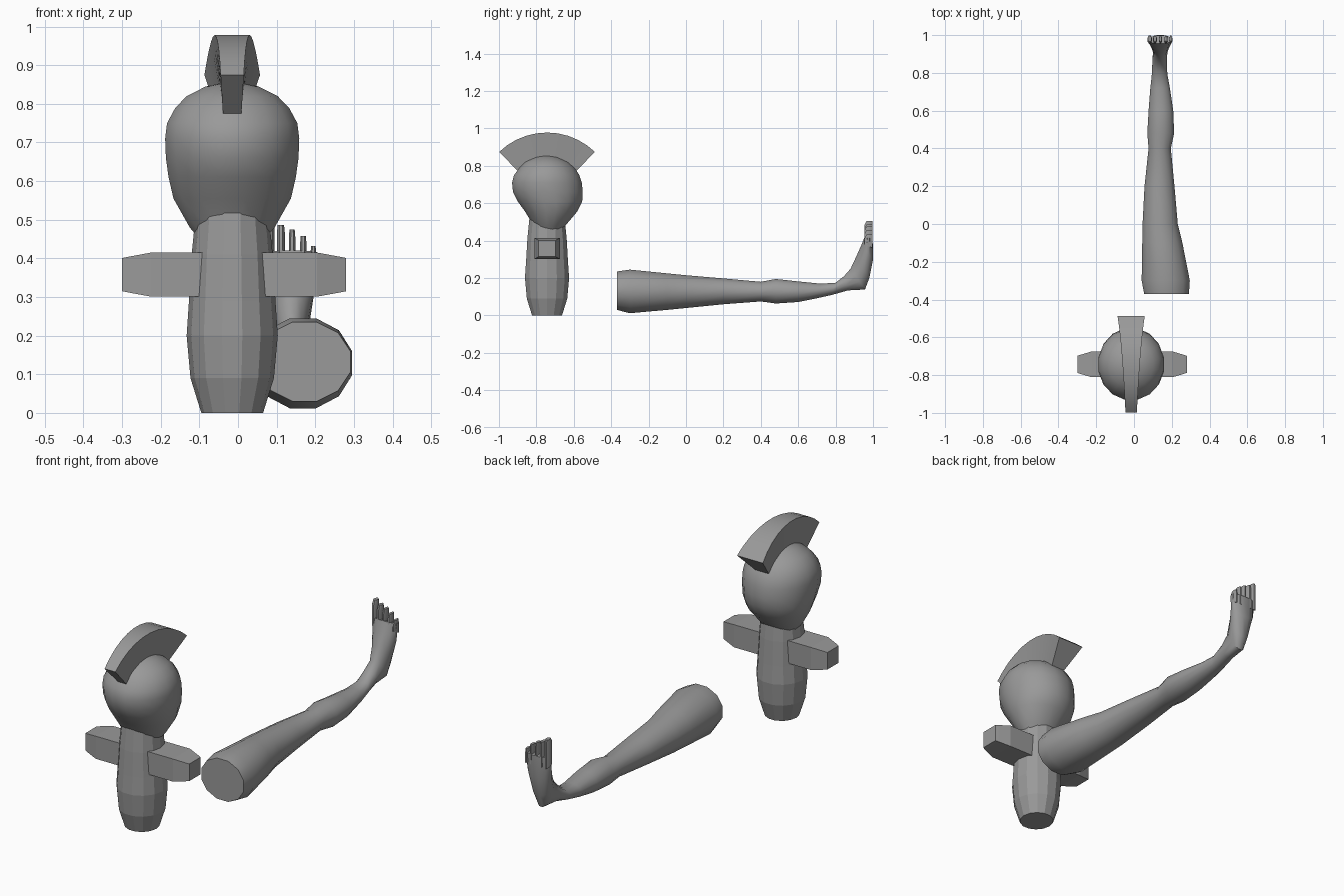
import bpy, bmesh, math

default_cube = bpy.data.objects.get("Cube")
if default_cube:
    bpy.data.objects.remove(default_cube, do_unlink=True)

grey = bpy.data.materials.new("plain grey")
grey.use_nodes = True
colour = (0.32, 0.32, 0.32, 1)
grey.diffuse_color = colour
grey.node_tree.nodes["Principled BSDF"].inputs["Base Color"].default_value = colour

CX, CY = -0.015, -0.743   # upright axis of the standing figure


def finish(name, bm, smooth_angle=None):
    """Turn a bmesh into a named object with outward normals."""
    bmesh.ops.recalc_face_normals(bm, faces=bm.faces)
    mesh = bpy.data.meshes.new(name)
    bm.to_mesh(mesh)
    bm.free()
    mesh.materials.append(grey)
    obj = bpy.data.objects.new(name, mesh)
    bpy.context.collection.objects.link(obj)
    if smooth_angle:
        bpy.ops.object.select_all(action="DESELECT")
        obj.select_set(True)
        bpy.context.view_layer.objects.active = obj
        bpy.ops.object.shade_smooth_by_angle(angle=math.radians(smooth_angle))
    return obj


def skin(bm, rings):
    """Bridge rings of vertices and cap both ends."""
    for a, b in zip(rings, rings[1:]):
        for i in range(len(a)):
            j = (i + 1) % len(a)
            bm.faces.new((a[i], a[j], b[j], b[i]))
    bm.faces.new(rings[0])
    bm.faces.new(rings[-1])


def loft(name, sections, sides, smooth_angle=None):
    """Oval sections: (y, z) of two opposite points, then the x range."""
    bm = bmesh.new()
    rings = []
    for ya, za, yb, zb, xa, xb in sections:
        ring = []
        for i in range(sides):
            t = math.tau * (i + 0.5) / sides
            k = math.cos(t) / math.cos(math.pi / sides)
            s = math.sin(t)
            ring.append(bm.verts.new(((xa + xb) / 2 + s * (xb - xa) / 2,
                                      (ya + yb) / 2 + k * (yb - ya) / 2,
                                      (za + zb) / 2 + k * (zb - za) / 2)))
        rings.append(ring)
    skin(bm, rings)
    return finish(name, bm, smooth_angle)


def upright(z, front, back, half):
    return (front, z, back, z, CX - half, CX + half)


# Faceted lower body
body = [(0, 0.08), (0.09, 0.108), (0.2, 0.118), (0.29, 0.112),
        (0.41, 0.105), (0.54, 0.092)]
loft("body", [upright(z, CY - r, CY + r, r) for z, r in body], 14)

# Egg-shaped head, fuller in front at the top
head = [(0.43, -0.79, -0.67, 0.07), (0.48, -0.815, -0.645, 0.112),
        (0.555, -0.86, -0.582, 0.155), (0.61, -0.9, -0.555, 0.168),
        (0.66, -0.925, -0.552, 0.175), (0.71, -0.93, -0.557, 0.177),
        (0.75, -0.92, -0.57, 0.172), (0.79, -0.89, -0.595, 0.15),
        (0.82, -0.862, -0.628, 0.12), (0.845, -0.81, -0.68, 0.07),
        (0.856, -0.76, -0.73, 0.015)]
loft("head", [upright(*row) for row in head], 16, 50)

# Crossbar arms with tapered ends
bm = bmesh.new()
rings = []
for x, w, h in [(-0.29, 0.045, 0.043), (-0.275, 0.05, 0.046), (-0.215, 0.068, 0.057),
                (0.215, 0.068, 0.057), (0.275, 0.05, 0.046), (0.29, 0.045, 0.043)]:
    rings.append([bm.verts.new((CX + 0.005 + x, CY + a * w, 0.358 + b * h))
                  for a, b in ((-1, -1), (1, -1), (1, 1), (-1, 1))])
skin(bm, rings)
finish("crossbar_arms", bm)

# Fan-shaped crest, widening towards the back
bm = bmesh.new()
rings = []
steps = 10
for i in range(steps + 1):
    t = i / steps
    angle = math.radians(-44 + 88 * t)
    outer = 0.03 + 0.02 * t + 0.022 * t * t
    inner = 0.024 + 0.014 * t
    rings.append([bm.verts.new((CX + side * w, CY + r * math.sin(angle),
                                0.61 + r * math.cos(angle)))
                  for side, w, r in ((-1, outer, 0.368), (1, outer, 0.368),
                                     (1, inner, 0.23), (-1, inner, 0.23))])
skin(bm, rings)
finish("crest", bm, 30)

# Lying leg from the cut thigh to the ball of the foot
leg = [(-0.37, 0.235, -0.37, 0.03, 0.05, 0.295),
       (-0.3, 0.245, -0.3, 0.012, 0.036, 0.3),
       (-0.1, 0.225, -0.1, 0.03, 0.04, 0.26),
       (0, 0.215, 0, 0.04, 0.042, 0.235),
       (0.2, 0.198, 0.2, 0.06, 0.053, 0.217),
       (0.4, 0.18, 0.4, 0.075, 0.075, 0.197),
       (0.48, 0.195, 0.48, 0.064, 0.068, 0.215),
       (0.6, 0.182, 0.6, 0.072, 0.075, 0.21),
       (0.72, 0.17, 0.7, 0.092, 0.084, 0.193),
       (0.8, 0.175, 0.78, 0.11, 0.093, 0.178),
       (0.845, 0.21, 0.866, 0.134, 0.096, 0.175),
       (0.88, 0.25, 0.957, 0.139, 0.1, 0.178),
       (0.908, 0.31, 0.98, 0.2, 0.09, 0.188),
       (0.937, 0.375, 1, 0.3, 0.075, 0.202),
       (0.955, 0.42, 0.998, 0.41, 0.07, 0.207)]
loft("leg", leg, 12, 40)

# Five toes pointing up, shrinking towards the outer side
toes = [(0.083, 0.013, 0.505), (0.111, 0.011, 0.487), (0.14, 0.009, 0.475),
        (0.169, 0.009, 0.458), (0.195, 0.008, 0.432)]
for number, (x, half, top) in enumerate(toes, 1):
    loft("toe_%d" % number,
         [(0.955, 0.38, 0.998, 0.36, x - half, x + half),
          (0.955, top - 0.02, 0.998, top - 0.02, x - half, x + half),
          (0.965, top, 0.996, top, x - half * 0.8, x + half * 0.8)], 8, 40)
